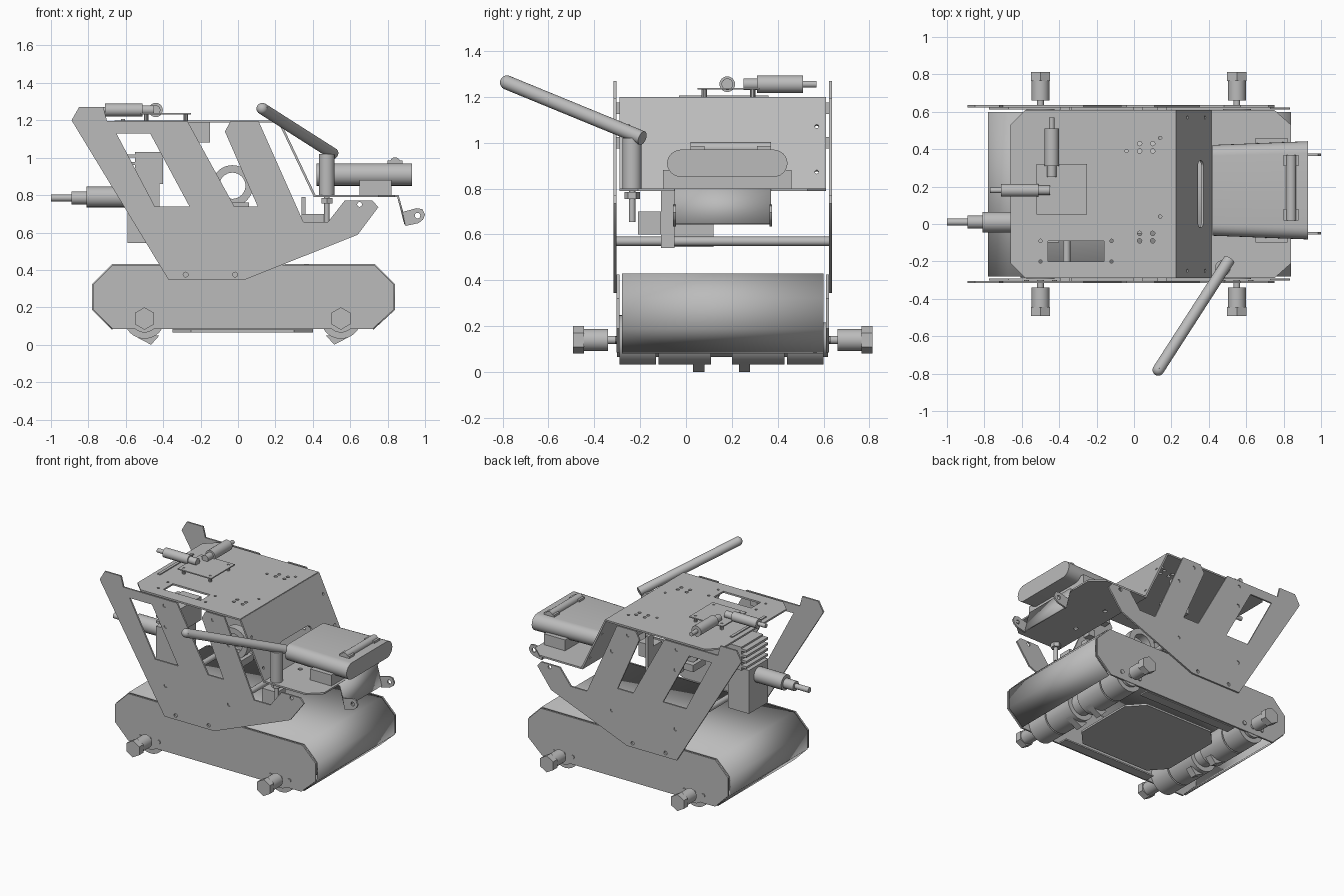
import bpy, bmesh, math
from mathutils import Matrix, Vector

cube = bpy.data.objects.get("Cube")
if cube:
    bpy.data.objects.remove(cube)

grey = bpy.data.materials.new("plain grey")
grey.use_nodes = True
grey.diffuse_color = (0.5, 0.5, 0.5, 1)
grey.node_tree.nodes["Principled BSDF"].inputs["Base Color"].default_value = (0.5, 0.5, 0.5, 1)

MID = 0.16            # centre plane of the body
BACK, FRONT = 0.63, -0.31
UPRIGHT = Matrix.Rotation(math.pi / 2, 4, "X")


def finish(name, bm):
    bmesh.ops.recalc_face_normals(bm, faces=bm.faces)
    me = bpy.data.meshes.new(name)
    bm.to_mesh(me)
    bm.free()
    me.materials.clear()
    me.materials.append(grey)
    me.shade_smooth()
    me.set_sharp_from_angle(angle=math.radians(32))
    ob = bpy.data.objects.new(name, me)
    bpy.context.collection.objects.link(ob)
    return ob


def box(name, x, y, z):
    bm = bmesh.new()
    size = Matrix.Diagonal((x[1] - x[0], y[1] - y[0], z[1] - z[0], 1))
    centre = Vector((sum(x), sum(y), sum(z))) / 2
    bmesh.ops.create_cube(bm, size=1, matrix=Matrix.Translation(centre) @ size)
    return finish(name, bm)


def rod(name, a, b, r, sides=24, r2=None):
    a, b = Vector(a), Vector(b)
    turn = (b - a).to_track_quat("Z", "Y").to_matrix().to_4x4()
    bm = bmesh.new()
    bmesh.ops.create_cone(bm, cap_ends=True, segments=sides, radius1=r, radius2=r2 or r,
                          depth=(b - a).length, matrix=Matrix.Translation((a + b) / 2) @ turn)
    return finish(name, bm)


def circle(x, y, r, n=12):
    return [(x + r * math.cos(i * math.tau / n), y + r * math.sin(i * math.tau / n)) for i in range(n)]


def rect(x0, x1, y0, y1):
    return [(x0, y0), (x1, y0), (x1, y1), (x0, y1)]


def obround(x0, x1, y0, y1, n=12):
    """Slot outline with rounded ends along its longer axis."""
    r = min(x1 - x0, y1 - y0) / 2
    cx, cy = (x0 + x1) / 2, (y0 + y1) / 2
    dx, dy = (x1 - x0) / 2 - r, (y1 - y0) / 2 - r
    start = -math.pi / 2 if dx > 0 else 0
    pts = []
    for side in (1, -1):
        for i in range(n + 1):
            a = start + math.pi * i / n + (0 if side > 0 else math.pi)
            pts.append((cx + side * dx + r * math.cos(a), cy + side * dy + r * math.sin(a)))
    return pts


def plate(name, loops, thick, matrix):
    """Flat sheet from an outline followed by hole loops."""
    cu = bpy.data.curves.new(name, "CURVE")
    cu.dimensions, cu.fill_mode, cu.extrude = "2D", "BOTH", thick / 2
    for loop in loops:
        sp = cu.splines.new("POLY")
        sp.points.add(len(loop) - 1)
        for p, (x, y) in zip(sp.points, loop):
            p.co = (x, y, 0, 1)
        sp.use_cyclic_u = True
    tmp = bpy.data.objects.new("outline", cu)
    bpy.context.collection.objects.link(tmp)
    me = bpy.data.meshes.new_from_object(tmp.evaluated_get(bpy.context.evaluated_depsgraph_get()))
    bm = bmesh.new()
    bm.from_mesh(me)
    bpy.data.objects.remove(tmp)
    bpy.data.curves.remove(cu)
    bpy.data.meshes.remove(me)
    bmesh.ops.remove_doubles(bm, verts=bm.verts, dist=1e-5)
    bmesh.ops.transform(bm, matrix=matrix, verts=bm.verts)
    return finish(name, bm)


def upright(name, loops, thick, y):
    return plate(name, loops, thick, Matrix.Translation((0, y, 0)) @ UPRIGHT)


def flat(name, loops, thick, z):
    return plate(name, loops, thick, Matrix.Translation((0, 0, z)))


def bent_sheet(name, pts, y0, y1, thick=0.012):
    bm = bmesh.new()
    rows = [[bm.verts.new((x, y, z)) for y in (y0, y1)] for x, z in pts]
    for a, b in zip(rows, rows[1:]):
        bm.faces.new((a[0], a[1], b[1], b[0]))
    ob = finish(name, bm)
    mod = ob.modifiers.new("thickness", "SOLIDIFY")
    mod.thickness, mod.offset = thick, 0
    return ob


# Lower housing: wrapped sheet, end cheeks and bottom panel
shell = [(-0.67, 0.085), (-0.775, 0.19), (-0.775, 0.32), (-0.67, 0.425),
         (0.73, 0.425), (0.835, 0.32), (0.835, 0.19), (0.72, 0.085)]
bent_sheet("lower_shell", shell, -0.28, 0.60)
for side, y in (("front", -0.297), ("back", 0.617)):
    upright(side + "_cheek", [shell], 0.012, y)
for side, y in (("front", (-0.29, -0.22)), ("back", (0.54, 0.61))):
    box(side + "_flange", (-0.35, 0.40), y, (0.08, 0.09))
flat("bottom_panel", [[(-0.35, -0.06), (-0.25, -0.17), (0.30, -0.17), (0.40, -0.06),
                       (0.40, 0.38), (0.30, 0.49), (-0.25, 0.49), (-0.35, 0.38)]], 0.014, 0.072)

# Rollers with end knobs
for tag, x, lean in (("right", -0.5, 1), ("left", 0.55, -1)):
    rod(tag + "_roller_core", (x, -0.3, 0.14), (x, 0.62, 0.14), 0.075)
    for k, (a, b) in enumerate(((-0.29, -0.13), (-0.12, 0.11), (0.20, 0.43), (0.44, 0.60))):
        rod(f"{tag}_roller_barrel_{k}", (x, a, 0.14), (x, b, 0.14), 0.108, 40)
    for y in (0.055, 0.255):
        upright(tag + "_roller_tooth", [[(x - lean * 0.06, 0.05), (x + lean * 0.035, 0.0),
                                         (x + lean * 0.08, 0.05)]], 0.05, y)
    for side, y, s in (("front", -0.3, -1), ("back", 0.62, 1)):
        name = f"{side}_{tag}"
        rod(name + "_knob_stem", (x, y, 0.14), (x, y + s * 0.05, 0.14), 0.018)
        rod(name + "_knob_sleeve", (x, y + s * 0.04, 0.14), (x, y + s * 0.15, 0.14), 0.048)
        rod(name + "_knob_hex", (x, y + s * 0.145, 0.14), (x, y + s * 0.193, 0.14), 0.06, 6)
        for dx in (-0.075, 0.075):
            rod(name + "_screw", (x + dx, y, 0.14), (x + dx, y + s * 0.01, 0.14), 0.015, 10)

# Forked side plates with a window and screw holes
fork = [(-0.89, 1.20), (-0.85, 1.27), (-0.72, 1.27), (-0.70, 1.195), (-0.27, 1.195), (-0.02, 0.74),
        (0.105, 0.74), (-0.07, 1.14), (-0.04, 1.195), (0.11, 1.195), (0.35, 0.655), (0.48, 0.655),
        (0.57, 0.77), (0.72, 0.77), (0.75, 0.735), (0.64, 0.588), (0.03, 0.345), (-0.37, 0.345)]
window = [(-0.65, 1.13), (-0.47, 1.13), (-0.26, 0.74), (-0.445, 0.74)]
bolts = [(-0.37, 1.15), (-0.36, 1.0), (0.02, 1.15), (0.15, 1.0), (0.65, 0.75),
         (-0.36, 0.57), (0.15, 0.57), (-0.28, 0.375), (-0.015, 0.375)]
for side, y in (("front", FRONT), ("back", BACK)):
    upright(side + "_side_plate", [fork, window] + [circle(x, z, 0.013) for x, z in bolts], 0.012, y)
for x in (-0.36, 0.15):
    rod("cross_rod", (x, FRONT, 0.57), (x, BACK, 0.57), 0.02)
for y0, y1 in ((FRONT, -0.25), (0.57, BACK)):
    for x, z in bolts[:4]:
        box("mounting_lug", (x - 0.025, x + 0.025), (y0, y1), (z - 0.025, z + 0.025))

# Upper cover: top panel, slope and shelf
holes = [circle(x, y, 0.012) for x in (0.03, 0.10) for y in (-0.09, -0.05, 0.39, 0.43)]
holes += [circle(x, y, 0.009) for x in (-0.5, -0.12) for y in (-0.2, -0.09)]
holes += [circle(-0.04, 0.39, 0.009), circle(0.14, 0.04, 0.009), circle(0.14, 0.46, 0.009)]
flat("top_panel", [[(-0.66, -0.21), (-0.58, -0.29), (0.22, -0.29), (0.22, 0.61), (-0.58, 0.61),
                    (-0.66, 0.53)], rect(-0.46, -0.16, -0.2, -0.09)] + holes, 0.012, 1.193)
down = Vector((0.19, 0, -0.40))
length = down.length
down.normalize()
across = Vector((0, 1, 0))
tilt = Matrix((down, across, down.cross(across))).transposed().to_4x4()
tilt.translation = (0.22, MID, 1.195)
plate("slope_panel", [rect(0, length, -0.45, 0.45), obround(0.27, 0.34, -0.18, 0.18)]
      + [circle(u, v, 0.009) for u in (0.14, 0.36) for v in (-0.41, 0.41)], 0.012, tilt)
flat("shelf", [[(0.405, -0.29), (0.75, -0.29), (0.84, -0.21), (0.84, 0.53), (0.75, 0.61),
                (0.405, 0.61)]] + [circle(0.5, y, 0.015) for y in (0.0, 0.3)], 0.012, 0.795)

# Folded end bracket with two ears
bent_sheet("end_bracket", [(0.80, 0.795), (0.855, 0.795), (0.895, 0.645)], -0.05, 0.37)
for y in (-0.05, 0.37):
    upright("bracket_ear", [[(0.88, 0.71), (0.895, 0.635), (0.965, 0.65), (0.99, 0.67), (1.0, 0.695),
                             (0.985, 0.725), (0.955, 0.73)], circle(0.96, 0.69, 0.015)], 0.012, y)

# Rounded pack on the shelf, widening towards its free end
lengthwise = Matrix(((0, 0, 1, 0.675), (1, 0, 0, 0), (0, 1, 0, 0), (0, 0, 0, 1)))
pack = plate("rounded_pack", [obround(-0.07, 0.43, 0.85, 0.97)], 0.51, lengthwise)
for v in pack.data.vertices:
    v.co.y = 0.18 + (v.co.y - 0.18) * (1.05 if v.co.x > 0.7 else 0.97)
box("pack_cradle", (0.65, 0.82), (-0.10, 0.46), (0.80, 0.88))
rod("pack_handle", (0.84, 0.02, 0.975), (0.84, 0.37, 0.975), 0.027)
for y in (0.02, 0.31):
    box("handle_post", (0.80, 0.88), (y, y + 0.06), (0.95, 0.985))

# Lever on its post
rod("lever_post", (0.475, -0.235, 0.80), (0.475, -0.235, 1.02), 0.042)
rod("lever_nut", (0.475, -0.235, 0.755), (0.475, -0.235, 0.785), 0.034, 6)
rod("lever_spindle", (0.475, -0.235, 0.655), (0.475, -0.235, 0.80), 0.014)
grip, pivot = Vector((0.13, -0.78, 1.262)), Vector((0.51, -0.19, 1.02))
rod("lever_arm", grip, pivot, 0.031)
bm = bmesh.new()
bmesh.ops.create_uvsphere(bm, u_segments=20, v_segments=12, radius=0.031, matrix=Matrix.Translation(grip))
finish("lever_tip", bm)

# Small switches on a raised plate
flat("switch_plate", [rect(-0.52, -0.25, 0.05, 0.32)] +
     [circle(x, y, 0.009) for x in (-0.49, -0.28) for y in (0.08, 0.29)], 0.008, 1.235)
for x in (-0.49, -0.28):
    for y in (0.08, 0.29):
        rod("switch_plate_leg", (x, y, 1.195), (x, y, 1.235), 0.012, 10)
box("switch_bar", (-0.625, -0.605), (-0.03, 0.36), (1.195, 1.206))
for name, origin, d in (("side_switch", Vector((-0.45, 0.18, 1.255)), Vector((-1, 0, 0))),
                        ("rear_switch", Vector((-0.44, 0.25, 1.255)), Vector((0, 1, 0)))):
    rod(name + "_base", origin, origin + d * 0.07, 0.025)
    rod(name + "_body", origin + d * 0.06, origin + d * 0.26, 0.034 if d.y == 0 else 0.038)
    rod(name + "_tip", origin + d * 0.26, origin + d * 0.32, 0.015)

# Drive unit, cable plug and inner parts
box("drive_housing", (-0.59, -0.42), (-0.10, 0.12), (0.545, 0.86))
box("drive_top", (-0.55, -0.40), (-0.10, 0.15), (0.86, 1.03))
for z in (0.89, 0.93, 0.97, 1.01):
    box("cooling_fin", (-0.59, -0.55), (-0.10, 0.15), (z - 0.008, z + 0.008))
rod("plug_collar", (-0.81, 0.01, 0.79), (-0.59, 0.01, 0.79), 0.055, 24)
rod("plug_neck", (-0.89, 0.01, 0.785), (-0.81, 0.01, 0.785), 0.035)
rod("plug_pin", (-1.0, 0.01, 0.785), (-0.89, 0.01, 0.785), 0.019)
upright("inner_ring", [circle(-0.03, 0.85, 0.11, 32), circle(-0.03, 0.85, 0.07, 32)], 0.06, 0.02)
box("ring_mount", (-0.12, 0.06), (-0.05, 0.09), (0.71, 0.76))
box("under_panel_block", (-0.27, -0.15), (0.08, 0.24), (1.08, 1.19))
box("spindle_catch", (0.34, 0.46), (-0.21, -0.11), (0.60, 0.70))
box("catch_plate", (0.34, 0.36), (-0.11, -0.05), (0.54, 0.79))
